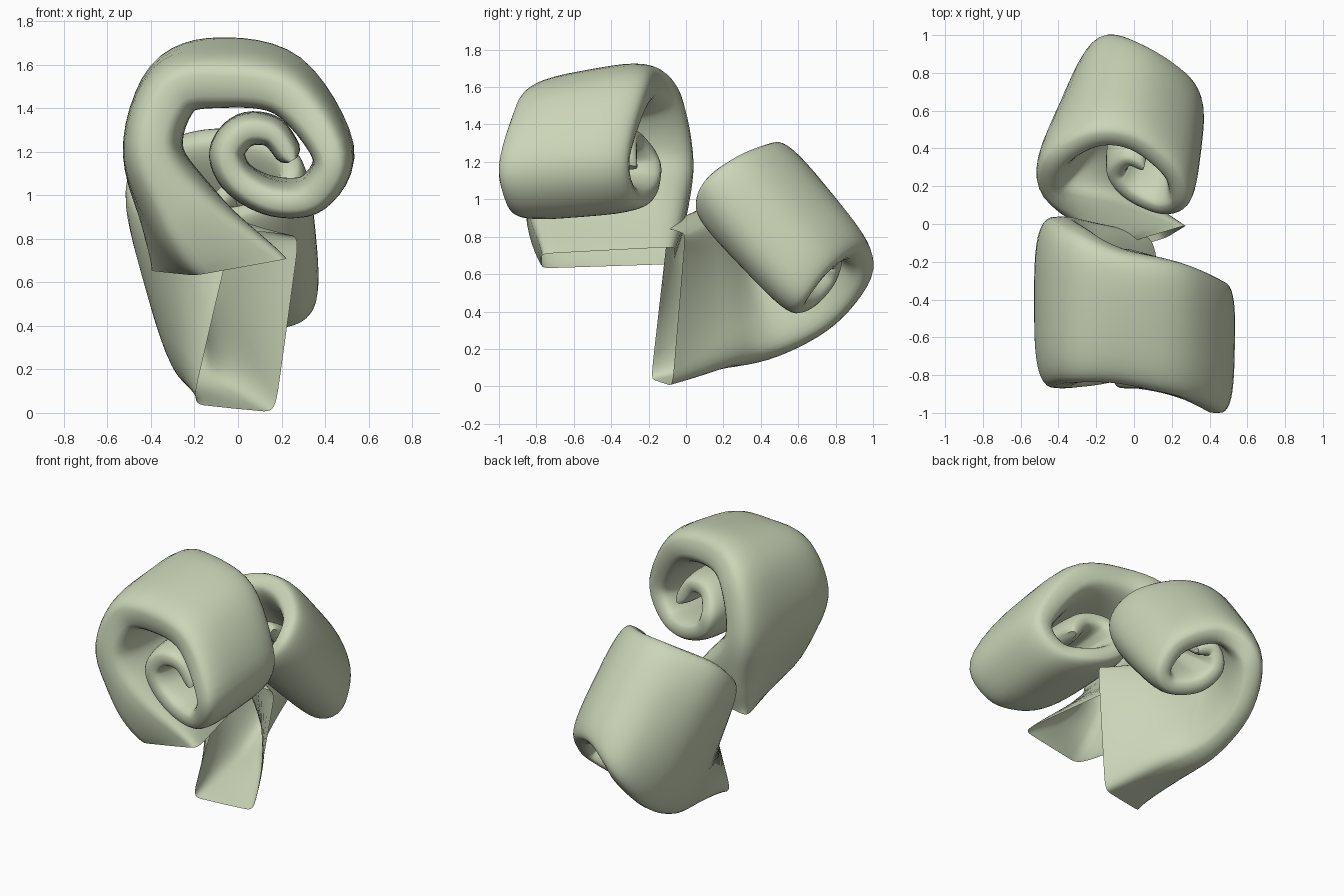
import bpy, bmesh, math
from mathutils import Vector

if "Cube" in bpy.data.objects:
    bpy.data.objects.remove(bpy.data.objects["Cube"])

SUB, RING = 6, 36


def catmull(rows, i, u):
    # smooth interpolation through the stations
    last = len(rows) - 1
    p = [rows[max(0, min(last, i + k))] for k in (-1, 0, 1, 2)]
    return [0.5 * (2 * b + (c - a) * u + (2 * a - 5 * b + 4 * c - d) * u * u
                   + (3 * b - a - 3 * c + d) * u ** 3) for a, b, c, d in zip(*p)]


def spow(v, e):
    return math.copysign(abs(v) ** e, v)


def curl(name, stations, base_dir):
    # station: one band edge xyz, other band edge xyz, thickness at each edge
    rows = [catmull(stations, i, k / SUB) for i in range(len(stations) - 1) for k in range(SUB)]
    rows.append(list(stations[-1]))
    base = Vector(base_dir).normalized()
    bm = bmesh.new()
    rings = []
    n = len(rows)
    for i, r in enumerate(rows):
        f, k = Vector(r[0:3]), Vector(r[3:6])
        a, b = rows[max(0, i - 2)], rows[min(n - 1, i + 2)]
        w = k - f
        blend = max(0.0, 1 - i / 9)
        nf = (Vector(b[0:3]) - Vector(a[0:3])).cross(w).normalized().lerp(base, blend).normalized()
        nk = (Vector(b[3:6]) - Vector(a[3:6])).cross(w).normalized().lerp(base, blend).normalized()
        e = 0.6 - 0.42 * blend
        tip = (1.0, 0.85, 0.5)[max(0, 2 - (n - 1 - i))]      # round off the inner end
        ring = []
        for j in range(RING):
            ang = math.tau * j / RING
            s = 0.5 + 0.5 * spow(math.cos(ang), e)
            t = (r[6] * (1 - s) + r[7] * s) * tip
            ring.append(bm.verts.new(f.lerp(k, s) + nf.lerp(nk, s).normalized()
                                     * (t / 2 * spow(math.sin(ang), e))))
        rings.append(ring)
    for p, q in zip(rings, rings[1:]):
        for j in range(RING):
            bm.faces.new((p[j], p[(j + 1) % RING], q[(j + 1) % RING], q[j]))
    bm.faces.new(rings[-1])          # the root end stays open and hollow
    bmesh.ops.recalc_face_normals(bm, faces=bm.faces)
    me = bpy.data.meshes.new(name)
    bm.to_mesh(me)
    bm.free()
    ob = bpy.data.objects.new(name, me)
    bpy.context.collection.objects.link(ob)
    mat = bpy.data.materials.get("sage") or bpy.data.materials.new("sage")
    mat.diffuse_color = (0.6, 0.67, 0.48, 1)
    mat.use_nodes = True
    mat.node_tree.nodes["Principled BSDF"].inputs["Base Color"].default_value = mat.diffuse_color
    me.materials.append(mat)
    bpy.ops.object.select_all(action='DESELECT')
    ob.select_set(True)
    bpy.context.view_layer.objects.active = ob
    bpy.ops.object.shade_smooth_by_angle(angle=math.radians(45))


# upper front curl, rolled around the y direction
curl("front_curl", [
    (.02, -.77, .67, -.16, -.06, .70, .44, .52),
    (-.22, -.85, .90, -.26, .00, .90, .34, .42),
    (-.39, -.87, 1.20, -.39, .04, 1.20, .28, .28),
    (-.30, -.84, 1.46, -.30, -.02, 1.53, .28, .27),
    (-.08, -.84, 1.50, -.08, -.13, 1.63, .27, .26),
    (.22, -.91, 1.45, .23, -.20, 1.56, .24, .24),
    (.43, -1.0, 1.18, .44, -.30, 1.23, .19, .20),
    (.35, -.96, .99, .35, -.27, 1.04, .17, .17),
    (.17, -.90, .97, .17, -.19, 1.02, .17, .16),
    (.01, -.87, 1.06, .00, -.14, 1.09, .17, .16),
    (-.05, -.87, 1.19, -.05, -.14, 1.21, .17, .16),
    (.03, -.87, 1.29, .03, -.22, 1.31, .16, .15),
    (.16, -.87, 1.28, .16, -.26, 1.30, .14, .14),
    (.25, -.87, 1.16, .25, -.26, 1.17, .12, .12)], (-1, 0, -.18))

# lower back curl, rolled around a sloping axis
curl("back_curl", [
    (-.02, -.13, .02, .13, -.05, .83, .40, .32),
    (-.10, .18, .09, -.16, .05, .92, .34, .34),
    (-.19, .50, .17, -.43, .16, 1.01, .24, .22),
    (-.21, .79, .33, -.43, .32, 1.17, .21, .20),
    (-.13, .97, .56, -.22, .44, 1.27, .21, .20),
    (.05, .91, .70, .00, .42, 1.28, .20, .19),
    (.25, .77, .62, .20, .26, 1.22, .19, .17),
    (.30, .65, .47, .24, .11, 1.11, .17, .16),
    (.21, .62, .41, .14, .07, .99, .16, .15),
    (.06, .70, .44, -.02, .14, .93, .16, .15),
    (-.01, .79, .54, -.10, .24, .96, .15, .14),
    (.04, .82, .64, -.04, .32, 1.04, .13, .13),
    (.13, .77, .63, .05, .29, 1.05, .11, .11)], (1, .3, -.1))
